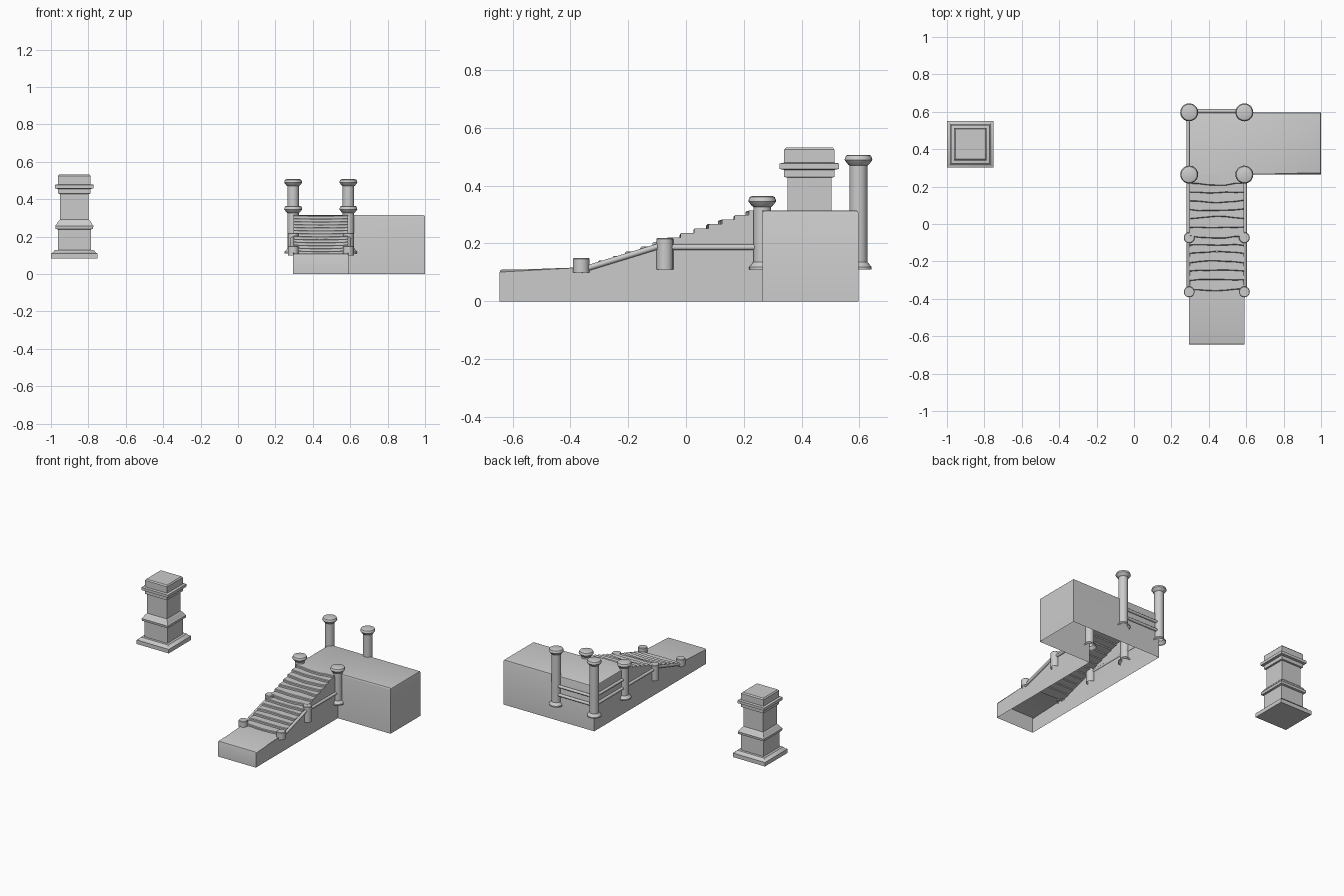
import bpy, bmesh, math, random
from mathutils import Vector

if "Cube" in bpy.data.objects:
    bpy.data.objects.remove(bpy.data.objects["Cube"])

random.seed(4)
X0, X1, XE = 0.295, 0.59, 1.0          # stair sides, platform end
YF, YS, YP, YB = -0.645, -0.35, 0.265, 0.597
ZL, ZP = 0.11, 0.315


def finish(name, bm, angle=35):
    me = bpy.data.meshes.new(name)
    bm.to_mesh(me)
    bm.free()
    ob = bpy.data.objects.new(name, me)
    bpy.context.collection.objects.link(ob)
    bpy.ops.object.select_all(action='DESELECT')
    ob.select_set(True)
    bpy.context.view_layer.objects.active = ob
    bpy.ops.object.shade_smooth_by_angle(angle=math.radians(angle))
    return ob


def lathe(name, profile, x, y, n=20, turn=0.0, bottom=False):
    """Revolve (radius, z) pairs; n=4 gives a square section."""
    bm = bmesh.new()
    rings = []
    for r, z in profile:
        rings.append([bm.verts.new((x + r * math.cos(turn + 2 * math.pi * i / n),
                                    y + r * math.sin(turn + 2 * math.pi * i / n), z))
                      for i in range(n)])
    for a, b in zip(rings, rings[1:]):
        for i in range(n):
            j = (i + 1) % n
            bm.faces.new((a[i], a[j], b[j], b[i]))
    bm.faces.new(rings[-1])
    if bottom:
        bm.faces.new(rings[0][::-1])
    return finish(name, bm)


def rail(name, a, b, r=0.01):
    a, b = Vector(a), Vector(b)
    d = b - a
    bm = bmesh.new()
    bmesh.ops.create_cone(bm, cap_ends=True, segments=12, radius1=r, radius2=r, depth=d.length)
    m = d.to_track_quat('Z', 'Y').to_matrix().to_4x4()
    m.translation = (a + b) / 2
    bmesh.ops.transform(bm, matrix=m, verts=bm.verts)
    return finish(name, bm)


# L-shaped masonry shell, open underneath and below the steps
bm = bmesh.new()
cache = {}


def v(*co):
    if co not in cache:
        cache[co] = bm.verts.new(co)
    return cache[co]


def face(*pts):
    return bm.faces.new([v(*p) for p in pts])


face((X0, YF, 0), (X0, YF, ZL), (X0, YS, ZL), (X0, YP, ZP), (X0, YB, ZP), (X0, YB, 0))
face((X1, YF, 0), (X1, YP, 0), (X1, YP, ZP), (X1, YS, ZL), (X1, YF, ZL))
face((X0, YF, 0), (X1, YF, 0), (X1, YF, ZL), (X0, YF, ZL))
face((X1, YP, 0), (XE, YP, 0), (XE, YP, ZP), (X1, YP, ZP))
face((XE, YP, 0), (XE, YB, 0), (XE, YB, ZP), (XE, YP, ZP))
face((XE, YB, 0), (X0, YB, 0), (X0, YB, ZP), (XE, YB, ZP))
landing = face((X0, YF, ZL), (X1, YF, ZL), (X1, YS, ZL), (X0, YS, ZL))
top = face((X0, YP, ZP), (X1, YP, ZP), (XE, YP, ZP), (XE, YB, ZP), (X0, YB, ZP))
edges = [e for f in (landing, top) for e in f.edges if len(e.link_faces) == 2]
bmesh.ops.bevel(bm, geom=edges, offset=0.009, segments=2, profile=0.5, affect='EDGES')
bmesh.ops.recalc_face_normals(bm, faces=bm.faces)
finish("stair_and_platform_body", bm)

# worn, slightly wavy steps
N = 13
run, rise = (YP - YS) / N, (ZP - ZL) / N
bm = bmesh.new()
cols = 6
for i in range(N):
    y, z = YS + i * run, ZL + (i + 1) * rise
    bend = random.uniform(-0.012, 0.012)
    prev = None
    for c in range(cols + 1):
        t = c / cols
        x = X0 + 0.003 + (X1 - X0 - 0.006) * t
        dy = bend * math.sin(math.pi * t) + random.uniform(-0.003, 0.003)
        dz = -0.003 * math.sin(math.pi * t)
        sec = [(y + dy, z - 0.022), (y + dy, z - 0.004 + dz), (y + dy + 0.004, z + dz),
               (y + run + 0.012, z + dz), (y + run + 0.012, z - 0.012)]
        ring = [bm.verts.new((x, *p)) for p in sec]
        if prev:
            for k in range(5):
                j = (k + 1) % 5
                bm.faces.new((prev[k], prev[j], ring[j], ring[k]))
        if c in (0, cols):
            bm.faces.new(ring)
        prev = ring
bmesh.ops.recalc_face_normals(bm, faces=bm.faces)
finish("steps", bm)

# posts on both sides of the stair
for side, x in (("left", X0), ("right", X1)):
    for name, y, h in (("back", YB, 0.507), ("middle", 0.264, 0.364)):
        lathe(f"{name}_post_{side}",
              [(0.046, ZL), (0.046, 0.118), (0.031, 0.136), (0.031, h - 0.037),
               (0.036, h - 0.034), (0.048, h - 0.018), (0.047, h - 0.012), (0.043, h - 0.003),
               (0.036, h)], x, y)
    for name, y, z0, h in (("upper_stair", -0.073, 0.11, 0.219), ("lower_stair", -0.363, 0.10, 0.15)):
        lathe(f"{name}_post_{side}", [(0.029, z0), (0.029, h - 0.003), (0.026, h)], x, y)

# rails between the posts
for side, x in (("left", X0 - 0.004), ("right", X1 + 0.004)):
    rail(f"stair_rail_{side}", (x, -0.073, 0.187), (x, 0.264, 0.187))
    rail(f"lower_rail_{side}", (x, -0.363, 0.108), (x, -0.073, 0.197))
for k, z in enumerate((0.187, 0.247)):
    rail(f"platform_side_rail_{k}", (X0 - 0.005, 0.264, z), (X0 - 0.005, YB, z))
    rail(f"platform_back_rail_{k}", (X0, YB + 0.007, z), (X1, YB + 0.007, z))

# free-standing square pedestal
half = [(0.125, 0.082), (0.125, 0.11), (0.115, 0.114), (0.105, 0.128), (0.088, 0.128),
        (0.088, 0.238), (0.1, 0.242), (0.102, 0.258), (0.094, 0.268), (0.088, 0.28),
        (0.076, 0.292), (0.076, 0.428), (0.087, 0.43), (0.087, 0.455), (0.103, 0.458),
        (0.103, 0.477), (0.087, 0.48), (0.087, 0.525), (0.08, 0.533)]
lathe("pedestal", [(r * math.sqrt(2), z) for r, z in half], -0.875, 0.427,
      n=4, turn=math.pi / 4, bottom=True)
